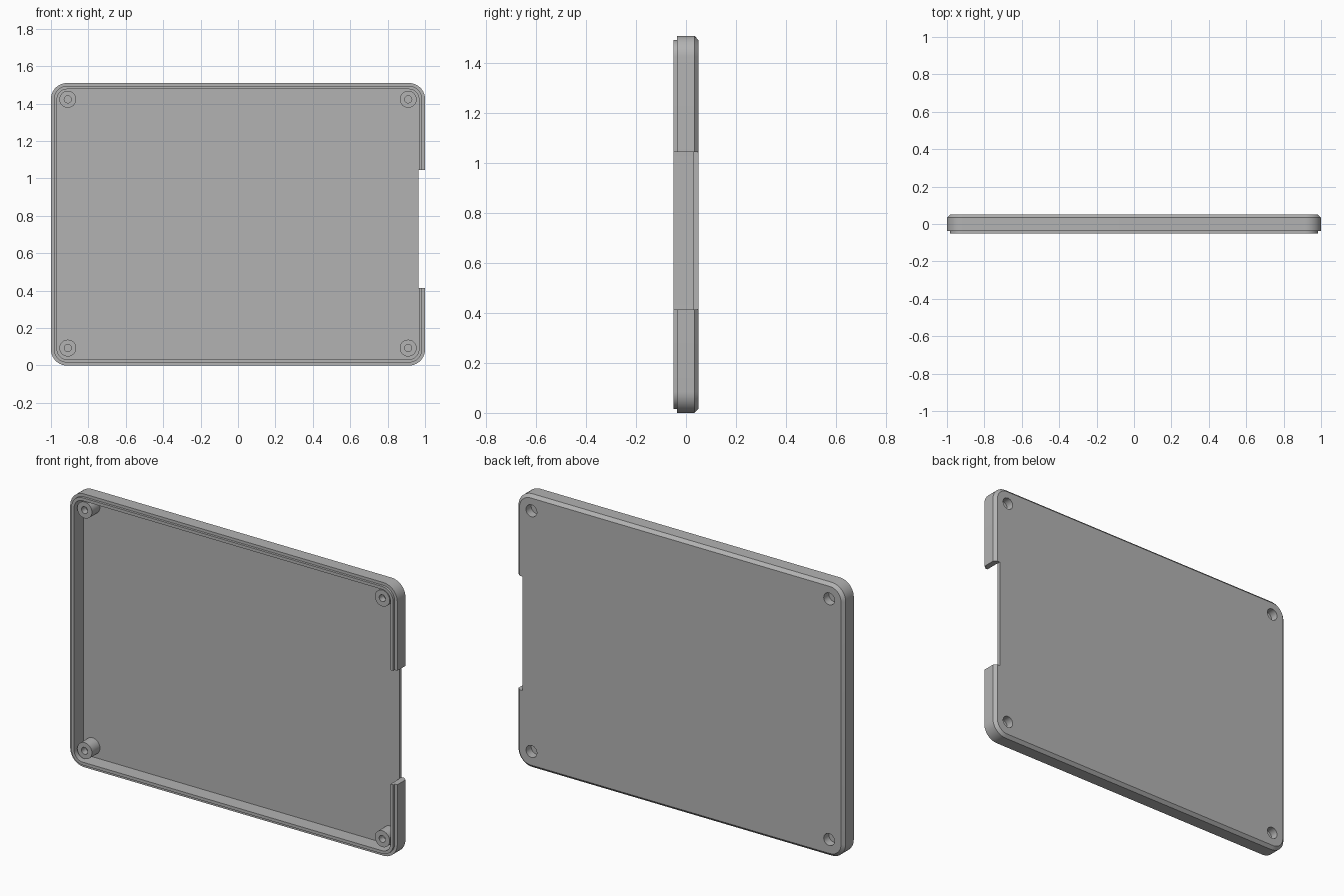
import bpy, bmesh, math
from mathutils import Matrix, Vector

cube = bpy.data.objects.get("Cube")
if cube:
    bpy.data.objects.remove(cube, do_unlink=True)

WIDTH, HEIGHT, RADIUS = 2.0, 1.51, 0.085
BACK, FLOOR, RIM, LIP = 0.05, 0.03, -0.037, -0.05
WALL = 0.033

gray = bpy.data.materials.new("plain gray")
gray.use_nodes = True
color = (0.45, 0.45, 0.45, 1)
gray.diffuse_color = color
gray.node_tree.nodes["Principled BSDF"].inputs["Base Color"].default_value = color


def make_object(name, bm):
    bmesh.ops.recalc_face_normals(bm, faces=bm.faces)
    mesh = bpy.data.meshes.new(name)
    bm.to_mesh(mesh)
    bm.free()
    mesh.materials.append(gray)
    obj = bpy.data.objects.new(name, mesh)
    bpy.context.collection.objects.link(obj)
    return obj


def rounded_loop(bm, inset, y, steps=10):
    """Ring of vertices around a rounded rectangle facing the front."""
    r = RADIUS - inset
    cx, cz = WIDTH / 2 - RADIUS, HEIGHT / 2 - RADIUS
    verts = []
    for quarter, (sx, sz) in enumerate([(1, 1), (-1, 1), (-1, -1), (1, -1)]):
        for i in range(steps + 1):
            a = (quarter + i / steps) * math.pi / 2
            verts.append(bm.verts.new((sx * cx + r * math.cos(a), y,
                                       HEIGHT / 2 + sz * cz + r * math.sin(a))))
    return verts


def cylinders(name, radius, y0, y1):
    """One cylinder along y at each screw corner."""
    bm = bmesh.new()
    for x in (-0.91, 0.91):
        for z in (0.093, HEIGHT - 0.087):
            place = Matrix.Translation((x, (y0 + y1) / 2, z)) @ Matrix.Rotation(math.pi / 2, 4, 'X')
            bmesh.ops.create_cone(bm, cap_ends=True, segments=40, radius1=radius,
                                  radius2=radius, depth=abs(y1 - y0), matrix=place)
    return make_object(name, bm)


# Tray: chamfered back, walls, stepped rim with inner lip, floor
bm = bmesh.new()
profile = [(0.017, BACK), (0, 0.034), (0, RIM), (0.016, RIM),
           (0.016, LIP), (WALL, LIP), (WALL, FLOOR)]
loops = [rounded_loop(bm, inset, y) for inset, y in profile]
for a, b in zip(loops, loops[1:]):
    for i in range(len(a)):
        j = (i + 1) % len(a)
        bm.faces.new((a[i], a[j], b[j], b[i]))
bm.faces.new(loops[0])
bm.faces.new(loops[-1])
tray = make_object("case_tray", bm)

# Notch through the left wall
bm = bmesh.new()
low, high, inner = 0.415, 1.045, WIDTH / 2 - WALL - 0.001
bmesh.ops.create_cube(bm, size=1, matrix=Matrix.Translation((inner + 0.1, 0, (low + high) / 2))
                      @ Matrix.Diagonal((0.2, 0.3, high - low, 1)))
notch = make_object("notch_cutter", bm)

# Screw posts with pilot holes in front and head recesses behind
steps = [('DIFFERENCE', notch),
         ('UNION', cylinders("screw_posts", 0.045, -0.04, 0.04)),
         ('DIFFERENCE', cylinders("recess_cutter", 0.033, 0.005, 0.07)),
         ('DIFFERENCE', cylinders("pilot_cutter", 0.019, -0.06, -0.002))]
bpy.ops.object.select_all(action='DESELECT')
tray.select_set(True)
bpy.context.view_layer.objects.active = tray
for operation, helper in steps:
    helper.hide_render = True
    mod = tray.modifiers.new(helper.name, 'BOOLEAN')
    mod.operation = operation
    mod.solver = 'EXACT'
    mod.object = helper
    bpy.ops.object.modifier_apply(modifier=mod.name)
    bpy.data.objects.remove(helper, do_unlink=True)

bpy.ops.object.shade_smooth_by_angle(angle=math.radians(30))
